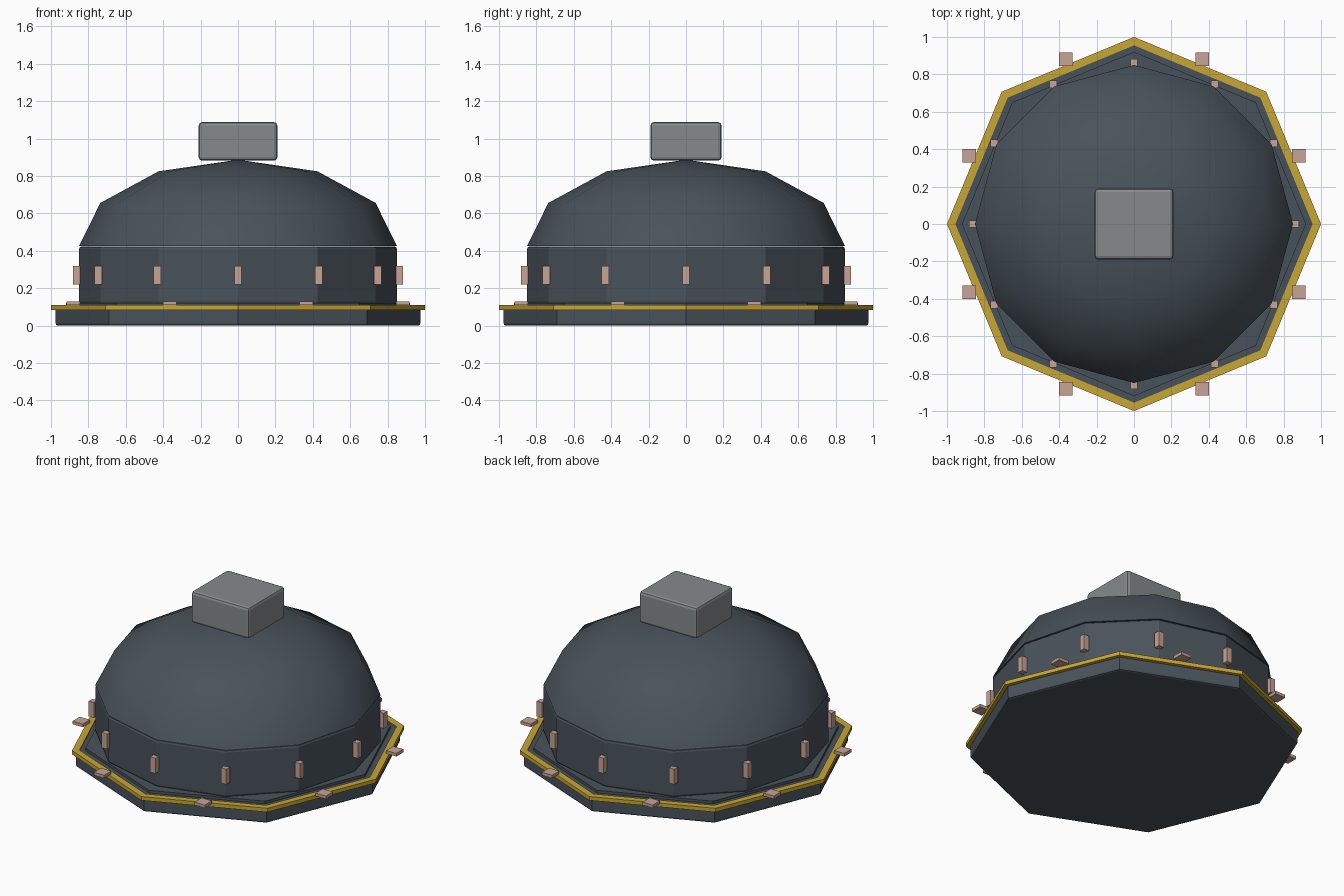
import bpy, bmesh, math

if "Cube" in bpy.data.objects:
    bpy.data.objects.remove(bpy.data.objects["Cube"])


def material(name, rgb):
    m = bpy.data.materials.new(name)
    m.diffuse_color = (*rgb, 1)
    m.use_nodes = True
    m.node_tree.nodes["Principled BSDF"].inputs["Base Color"].default_value = m.diffuse_color
    return m


SLATE = material("slate", (0.066, 0.086, 0.104))
GOLD = material("gold", (0.58, 0.38, 0.035))
TAN = material("pinkish tan", (0.58, 0.37, 0.30))
GREY = material("grey", (0.24, 0.255, 0.26))


def finish(name, bm, mat, bevel=0):
    bmesh.ops.recalc_face_normals(bm, faces=bm.faces[:])
    mesh = bpy.data.meshes.new(name)
    bm.to_mesh(mesh)
    bm.free()
    mesh.materials.append(mat)
    ob = bpy.data.objects.new(name, mesh)
    bpy.context.collection.objects.link(ob)
    if bevel:
        mod = ob.modifiers.new("soft_edges", 'BEVEL')
        mod.width = bevel
        mod.segments = 2
        mod.limit_method = 'ANGLE'
        mod.angle_limit = math.radians(50)
    return ob


def lathe(name, profile, sides, mat, bevel=0, closed=False):
    """Spin (radius, height) points into a faceted solid with a corner on +x."""
    bm = bmesh.new()
    rings = []
    for r, z in profile:
        if r == 0:
            rings.append([bm.verts.new((0, 0, z))] * sides)
        else:
            rings.append([bm.verts.new((r * math.cos(math.tau * i / sides),
                                        r * math.sin(math.tau * i / sides), z))
                          for i in range(sides)])
    pairs = list(zip(rings, rings[1:]))
    if closed:
        pairs.append((rings[-1], rings[0]))
    for a, b in pairs:
        for i in range(sides):
            j = (i + 1) % sides
            bm.faces.new(list(dict.fromkeys((a[i], a[j], b[j], b[i]))))
    if not closed:
        for ring in (rings[0], rings[-1]):
            if ring[0] is not ring[1]:
                bm.faces.new(ring)
    return finish(name, bm, mat, bevel)


def box(name, centre, size, mat, bevel=0):
    bm = bmesh.new()
    bmesh.ops.create_cube(bm, size=1)
    for v in bm.verts:
        v.co = [c + p * s for c, p, s in zip(centre, v.co, size)]
    return finish(name, bm, mat, bevel)


# Octagonal base, its raised step and the gold rim
lathe("base", [(0.975, 0.0), (0.975, 0.103)], 8, SLATE, 0.012)
lathe("base_step", [(0.92, 0.09), (0.92, 0.12)], 8, SLATE)
lathe("gold_rim", [(1.0, 0.085), (1.0, 0.11), (0.955, 0.11), (0.955, 0.085)],
      8, GOLD, closed=True)

# Twelve-sided drum
lathe("drum", [(0.85, 0.115), (0.85, 0.424)], 12, SLATE, 0.015)

# Smooth shallow dome
dome_profile = [(0.85 * math.cos(math.radians(a)),
                 0.425 + 0.462 * math.sin(math.radians(a))) for a in (0, 30, 60)]
dome = lathe("dome", dome_profile + [(0, 0.887)], 12, SLATE)
for f in dome.data.polygons:
    f.use_smooth = abs(f.normal.z) < 0.99 or f.center.z > 0.5

# Block on the crown
box("crown_block", (0, 0, 0.985), (0.42, 0.38, 0.206), GREY, 0.018)

# Studs around the drum
for i in range(12):
    a = math.tau * i / 12
    box("drum_stud", (0.863 * math.cos(a), 0.863 * math.sin(a), 0.27),
        (0.038, 0.038, 0.1), TAN)

# Pads resting on the rim
for i in range(8):
    a = math.tau * (i + 0.5) / 8
    box("rim_pad", (0.953 * math.cos(a), 0.953 * math.sin(a), 0.12),
        (0.074, 0.074, 0.02), TAN)
